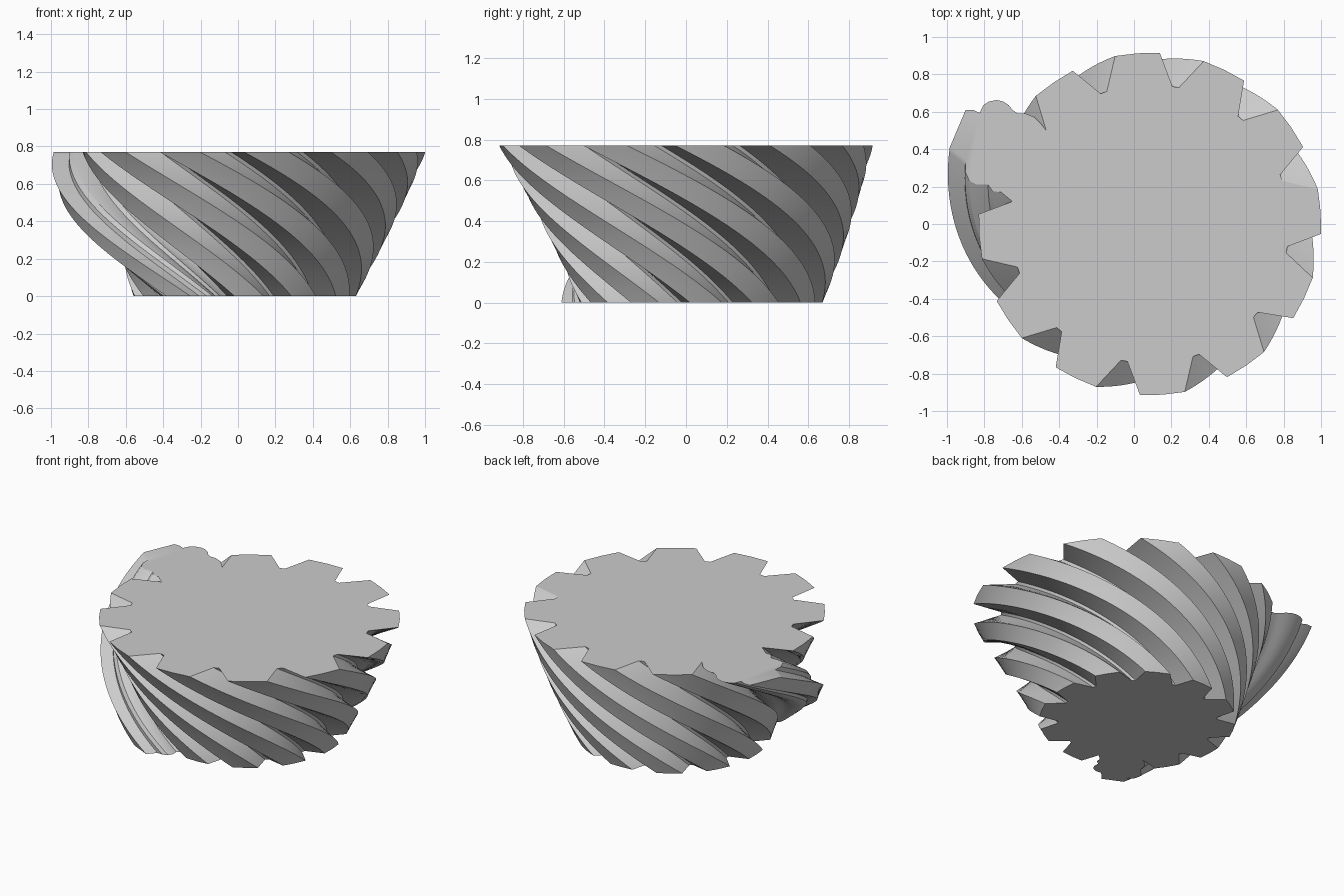
import bpy
import bmesh
from math import radians
from mathutils import Vector, Matrix

if "Cube" in bpy.data.objects:
    bpy.data.objects.remove(bpy.data.objects["Cube"], do_unlink=True)

HEIGHT = 0.77
TWIST = radians(88)      # turn from the top down to the base
BASE_SCALE = 0.65        # size of the base against the top
SLICES = 64
TEETH = 12
LUMPY_TOOTH = 5
CENTRE = Vector((0.085, 0.0))   # centre of the tooth ring at the top
PIVOT = Vector((0.015, 0.03))   # axis of twist and taper

# Outline of the one wide, lumpy tooth
LUMPS = [(-0.50, 0.54), (-0.53, 0.57), (-0.58, 0.59), (-0.62, 0.59),
         (-0.65, 0.61), (-0.67, 0.636), (-0.70, 0.655), (-0.735, 0.663),
         (-0.775, 0.655), (-0.805, 0.635), (-0.825, 0.594), (-0.86, 0.61),
         (-0.90, 0.61), (-0.985, 0.41), (-0.90, 0.34), (-0.902, 0.28),
         (-0.88, 0.23), (-0.84, 0.21), (-0.78, 0.21), (-0.755, 0.175),
         (-0.71, 0.17)]


def polar(radius, degrees):
    return CENTRE + Matrix.Rotation(radians(degrees), 2) @ Vector((radius, 0))


# Top outline: plain teeth round the ring, with the lumpy one in its place
outline = []
for k in range(TEETH):
    if k == LUMPY_TOOTH:
        outline += [Vector(p) for p in LUMPS]
        continue
    turn = k * 360 / TEETH
    for radius, degrees in ((0.745, -9.3), (0.917, -3.3), (0.915, 4.2),
                            (0.917, 11.7), (0.745, 18)):
        outline.append(polar(radius, turn + degrees))

# Twisted, tapered loft from base to top
bm = bmesh.new()
rings = []
for i in range(SLICES + 1):
    t = i / SLICES
    spin = Matrix.Rotation(TWIST * (1 - t), 2)
    size = BASE_SCALE + (1 - BASE_SCALE) * t
    ring = []
    for p in outline:
        q = PIVOT + spin @ (p - PIVOT) * size
        ring.append(bm.verts.new((q.x, q.y, HEIGHT * t)))
    rings.append(ring)
for low, high in zip(rings, rings[1:]):
    for j in range(len(low)):
        n = (j + 1) % len(low)
        bm.faces.new((low[j], low[n], high[n], high[j]))
bm.faces.new(rings[-1])
bm.faces.new(list(reversed(rings[0])))
bmesh.ops.recalc_face_normals(bm, faces=bm.faces)

mesh = bpy.data.meshes.new("twisted_body")
bm.to_mesh(mesh)
bm.free()
body = bpy.data.objects.new("twisted_body", mesh)
bpy.context.collection.objects.link(body)

# Plain grey
grey = bpy.data.materials.new("light_grey")
grey.use_nodes = True
colour = (0.6, 0.6, 0.6, 1)
grey.diffuse_color = colour
grey.node_tree.nodes["Principled BSDF"].inputs["Base Color"].default_value = colour
mesh.materials.append(grey)

# Smooth flanks, sharp tooth edges
bpy.ops.object.select_all(action="DESELECT")
body.select_set(True)
bpy.context.view_layer.objects.active = body
bpy.ops.object.shade_smooth_by_angle(angle=radians(30))
